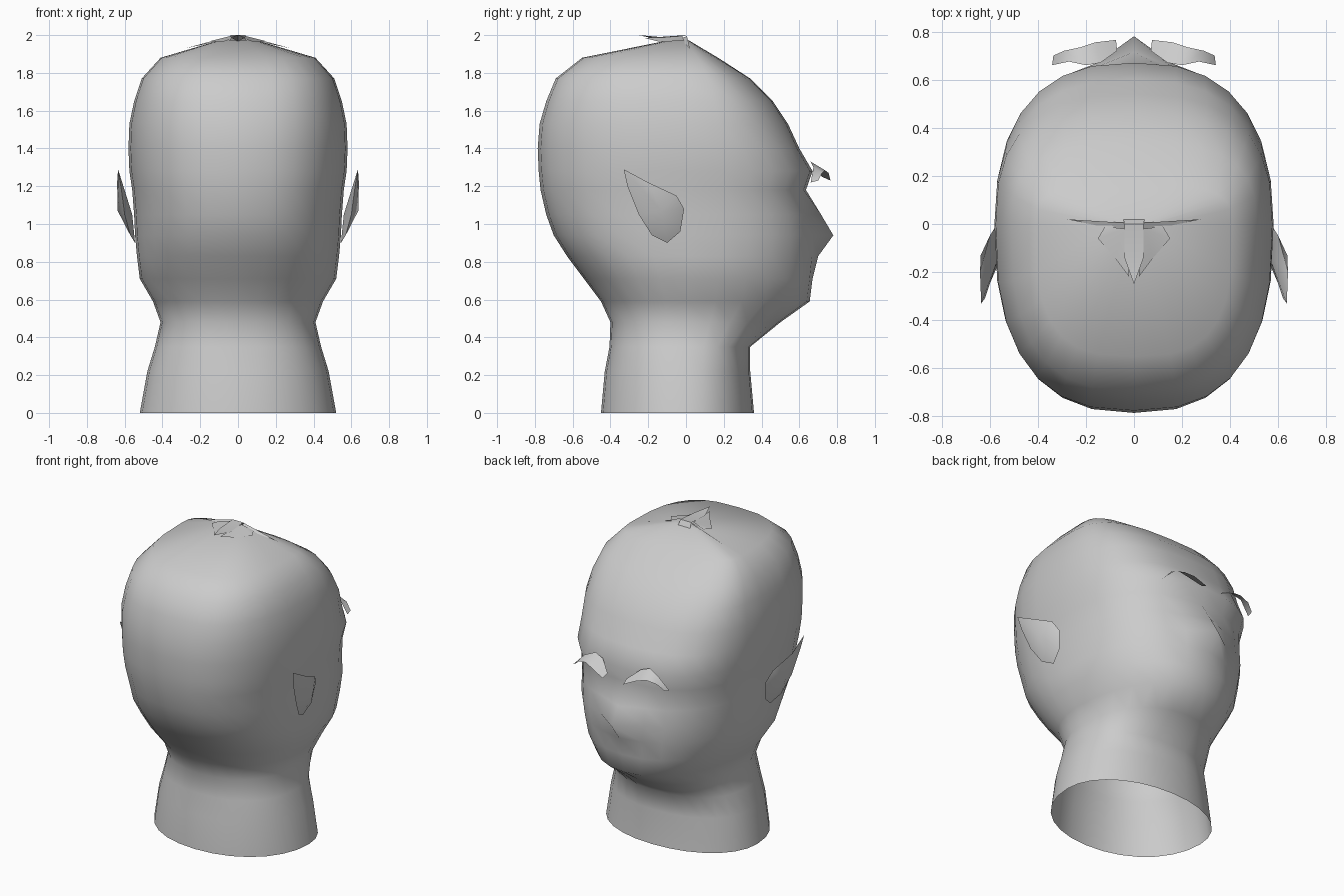
import bpy, bmesh, math

cube = bpy.data.objects.get("Cube")
if cube:
    bpy.data.objects.remove(cube, do_unlink=True)

grey = bpy.data.materials.new("plain grey")
grey.use_nodes = True
colour = (0.6, 0.6, 0.6, 1)
grey.diffuse_color = colour
grey.node_tree.nodes["Principled BSDF"].inputs["Base Color"].default_value = colour


def make(name, verts, faces, smooth=60):
    mesh = bpy.data.meshes.new(name)
    mesh.from_pydata(verts, [], faces)
    bm = bmesh.new()
    bm.from_mesh(mesh)
    bmesh.ops.recalc_face_normals(bm, faces=bm.faces)
    bm.to_mesh(mesh)
    bm.free()
    mesh.materials.append(grey)
    obj = bpy.data.objects.new(name, mesh)
    bpy.context.collection.objects.link(obj)
    bpy.ops.object.select_all(action='DESELECT')
    obj.select_set(True)
    bpy.context.view_layer.objects.active = obj
    bpy.ops.object.shade_smooth_by_angle(angle=math.radians(smooth))
    return obj


# Head and open neck: rings of height, back, front, half width, squareness, nose push
rings = [
    (0, .45, .36, .52, 2.1, 0), (.22, .43, .34, .48, 2.2, 0),
    (.35, .405, .34, .44, 2.3, 0), (.48, .40, .50, .41, 2.2, 0),
    (.59, .45, .655, .45, 2.1, 0), (.71, .54, .67, .52, 2.2, 0),
    (.83, .63, .68, .535, 2.3, .02), (.94, .70, .68, .545, 2.4, .10),
    (1.05, .74, .665, .55, 2.4, .05), (1.18, .77, .635, .56, 2.5, 0),
    (1.28, .78, .67, .575, 2.5, 0), (1.40, .785, .60, .58, 2.5, 0),
    (1.53, .775, .54, .575, 2.6, 0), (1.65, .74, .46, .55, 2.7, 0),
    (1.77, .69, .34, .51, 2.8, 0), (1.88, .55, .17, .41, 3, 0),
    (1.975, .08, .01, .09, 2.5, 0)]
SIDES = 28


def power(value, n):
    return math.copysign(abs(value) ** (2 / n), value)


verts, faces = [], []
for z, back, front, half, n, nose in rings:
    for i in range(SIDES):
        a = 2 * math.pi * i / SIDES
        x = half * power(math.sin(a), n)
        y = power(math.cos(a), n) * (front if math.cos(a) > 0 else back)
        if math.cos(a) > 0:
            y += nose * max(0, 1 - abs(x) / .16)
        verts.append((x, y, z))
for r in range(len(rings) - 1):
    for i in range(SIDES):
        j = (i + 1) % SIDES
        faces.append((r * SIDES + i, r * SIDES + j,
                      (r + 1) * SIDES + j, (r + 1) * SIDES + i))
faces.append(tuple(range((len(rings) - 1) * SIDES, len(rings) * SIDES)))
make("head", verts, faces, 70)

# Ears: leaf outline swept back to a point, with a bulge on each side
ear = [(.635, -.33, 1.29), (.64, -.20, 1.22), (.60, -.05, 1.15), (.575, -.01, 1.08),
       (.56, -.03, .96), (.545, -.10, .90), (.57, -.18, .94), (.60, -.25, 1.05),
       (.62, -.31, 1.20)]
# Brows: inner and outer edge of a thin arched strip
brow_back = [(.07, .72, 1.25), (.14, .67, 1.31), (.20, .66, 1.33),
             (.27, .675, 1.30), (.34, .66, 1.22)]
brow_front = [(.075, .765, 1.23), (.16, .755, 1.27), (.22, .735, 1.285),
              (.29, .72, 1.27), (.335, .70, 1.23)]

for side, s in (("left", 1), ("right", -1)):
    n = len(ear)
    pts = ear + [(.637, -.13, 1.07), (.56, -.13, 1.05)]
    fs = [(i, (i + 1) % n, c) for i in range(n) for c in (n, n + 1)]
    make(side + "_ear", [(s * x, y, z) for x, y, z in pts], fs, 50)

    n = len(brow_back)
    pts = brow_back + brow_front
    fs = [(i, i + 1, n + i + 1, n + i) for i in range(n - 1)]
    make(side + "_brow", [(s * x, y, z) for x, y, z in pts], fs)

    # Crown flaps sloping from the tuft, and the thin strand beside it
    make(side + "_crown_flap",
         [(s * .04, -.02, 1.995), (s * .15, -.06, 1.968), (s * .08, -.14, 1.965),
          (s * .02, -.22, 1.985), (s * .12, -.01, 1.972)],
         [(0, 4, 1), (0, 1, 2), (0, 2, 3)], 20)
    make(side + "_crown_strand",
         [(s * .04, .005, 1.995), (s * .04, -.03, 1.98), (s * .28, .02, 1.93)],
         [(0, 1, 2)])

# Crown tuft: flat strip tapering backward, with a front slope onto the forehead
make("crown_tuft",
     [(-.04, 0, 2), (.04, 0, 2), (.04, -.14, 1.99), (0, -.25, 2), (-.04, -.14, 1.99),
      (-.05, .05, 1.92), (.05, .05, 1.92), (0, -.10, 1.965)],
     [(0, 1, 2, 4), (4, 2, 3), (0, 5, 6, 1), (1, 7, 2), (0, 4, 7), (2, 7, 3), (4, 3, 7)], 20)
